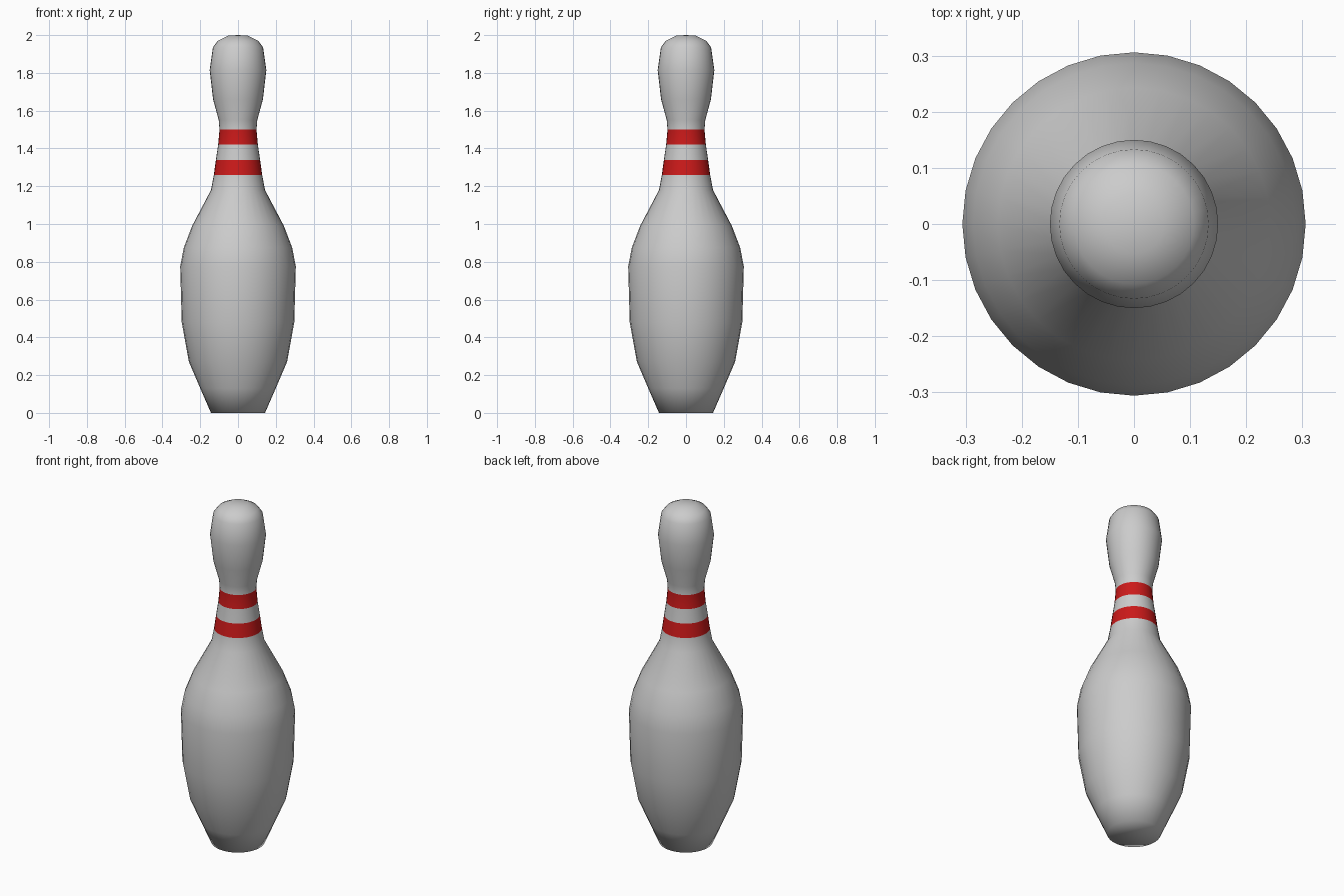
import bpy, bmesh, math

if "Cube" in bpy.data.objects:
    bpy.data.objects.remove(bpy.data.objects["Cube"])

SIDES = 32
# Lathe profile (radius, height) from base rim to crown
PROFILE = [
    (0.143, 0.0), (0.20, 0.13), (0.26, 0.27), (0.298, 0.48), (0.306, 0.775),
    (0.287, 0.875), (0.243, 0.99), (0.143, 1.18), (0.128, 1.26), (0.117, 1.34),
    (0.105, 1.42), (0.098, 1.50), (0.102, 1.55), (0.132, 1.66), (0.15, 1.815),
    (0.133, 1.935), (0.107, 1.97), (0.053, 1.997),
]
STRIPES = {(1.26, 1.34), (1.42, 1.50)}

bm = bmesh.new()
rings = []
for r, z in PROFILE:
    angles = [2 * math.pi * i / SIDES for i in range(SIDES)]
    rings.append([bm.verts.new((r * math.cos(a), r * math.sin(a), z)) for a in angles])

# Body wall, with the two neck stripes coloured
for k in range(len(rings) - 1):
    a, b = rings[k], rings[k + 1]
    for i in range(SIDES):
        j = (i + 1) % SIDES
        face = bm.faces.new((a[i], a[j], b[j], b[i]))
        face.material_index = int((PROFILE[k][1], PROFILE[k + 1][1]) in STRIPES)

# Flat base and rounded crown
bm.faces.new(rings[0][::-1])
tip = bm.verts.new((0, 0, 2.0))
for i in range(SIDES):
    bm.faces.new((rings[-1][i], rings[-1][(i + 1) % SIDES], tip))
for face in bm.faces:
    face.smooth = True

mesh = bpy.data.meshes.new("bowling_pin")
bm.to_mesh(mesh)
bm.free()
for name, color in (("white_body", (0.8, 0.8, 0.8, 1)), ("red_stripe", (0.6, 0.01, 0.01, 1))):
    mat = bpy.data.materials.new(name)
    mat.diffuse_color = color
    mat.use_nodes = True
    mat.node_tree.nodes["Principled BSDF"].inputs["Base Color"].default_value = mat.diffuse_color
    mesh.materials.append(mat)
pin = bpy.data.objects.new("bowling_pin", mesh)
bpy.context.collection.objects.link(pin)
